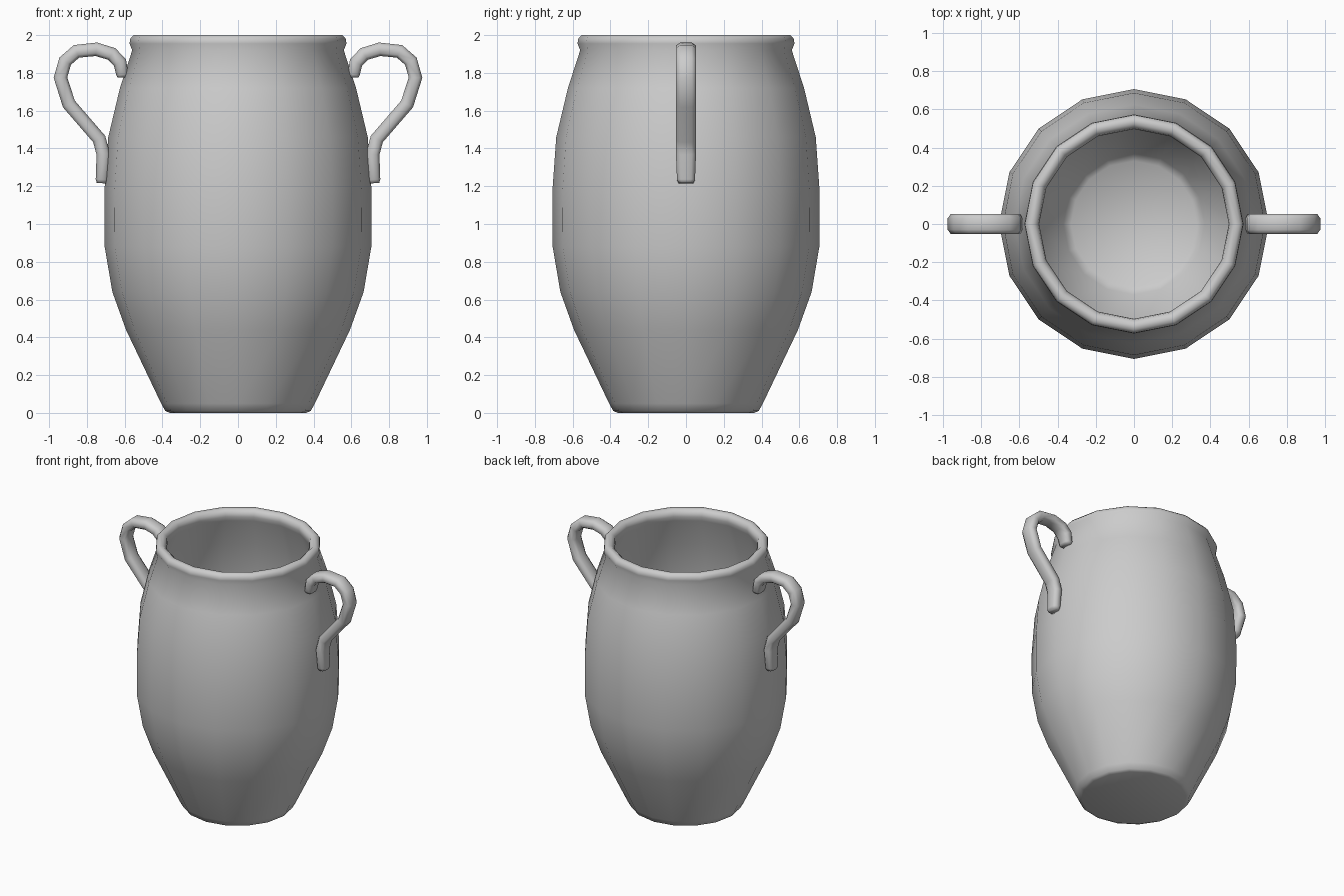
import bpy, bmesh, math
from mathutils import Vector

if "Cube" in bpy.data.objects:
    bpy.data.objects.remove(bpy.data.objects["Cube"])


def finish(name, bm, angle):
    bmesh.ops.recalc_face_normals(bm, faces=bm.faces)
    mesh = bpy.data.meshes.new(name)
    bm.to_mesh(mesh)
    bm.free()
    obj = bpy.data.objects.new(name, mesh)
    bpy.context.collection.objects.link(obj)
    bpy.ops.object.select_all(action='DESELECT')
    obj.select_set(True)
    bpy.context.view_layer.objects.active = obj
    bpy.ops.object.shade_smooth_by_angle(angle=math.radians(angle))
    return obj


def skin(bm, rings, caps=True):
    loops = [[bm.verts.new(p) for p in ring] for ring in rings]
    n = len(loops[0])
    for a, b in zip(loops, loops[1:]):
        for i in range(n):
            j = (i + 1) % n
            bm.faces.new((a[i], a[j], b[j], b[i]))
    if caps:
        bm.faces.new(loops[0])
        bm.faces.new(loops[-1])


# Vase: 16-sided lathe, outside wall, rolled rim, inside wall, floor
SIDES = 16
profile = [
    (0.36, 0.0), (0.385, 0.01), (0.407, 0.05), (0.593, 0.44), (0.665, 0.64),
    (0.706, 0.88), (0.707, 1.18), (0.687, 1.46), (0.625, 1.72), (0.56, 1.92),
    (0.574, 1.955), (0.571, 1.98), (0.553, 2.0), (0.525, 2.0),
    (0.503, 1.98), (0.497, 1.95), (0.51, 1.915),
    (0.575, 1.71), (0.635, 1.45), (0.656, 1.17), (0.656, 0.89),
    (0.615, 0.65), (0.545, 0.46), (0.37, 0.09), (0.33, 0.055),
]
bm = bmesh.new()
skin(bm, [[(r * math.cos(math.tau * i / SIDES), r * math.sin(math.tau * i / SIDES), z)
           for i in range(SIDES)] for r, z in profile])
finish("vase_body", bm, 70)

# Handles: rounded flat strap swept along an ear-shaped path, ends tapered
path = [(0.612, 1.775), (0.612, 1.79), (0.625, 1.855), (0.668, 1.9), (0.75, 1.925),
        (0.855, 1.914), (0.915, 1.862), (0.94, 1.775), (0.895, 1.635),
        (0.735, 1.45), (0.713, 1.37), (0.721, 1.235), (0.722, 1.216)]
section = [(0.036, 0.03), (0.02, 0.053), (-0.02, 0.053), (-0.036, 0.03),
           (-0.036, -0.03), (-0.02, -0.053), (0.02, -0.053), (0.036, -0.03)]


def handle(name, side):
    pts = [Vector((x, z)) for x, z in path]
    rings = []
    last = len(pts) - 1
    for k, p in enumerate(pts):
        a = (p - pts[max(k - 1, 0)]).normalized()
        b = (pts[min(k + 1, last)] - p).normalized()
        t = (a + b).normalized()
        n = Vector((-t.y, t.x))
        s = 0.72 if k in (0, last) else 0.9 if k in (1, last - 1) else 1.0
        rings.append([(side * (p.x + n.x * u * s), v * s, p.y + n.y * u * s)
                      for u, v in section])
    bm = bmesh.new()
    skin(bm, rings)
    finish(name, bm, 70)


handle("right_handle", 1)
handle("left_handle", -1)
